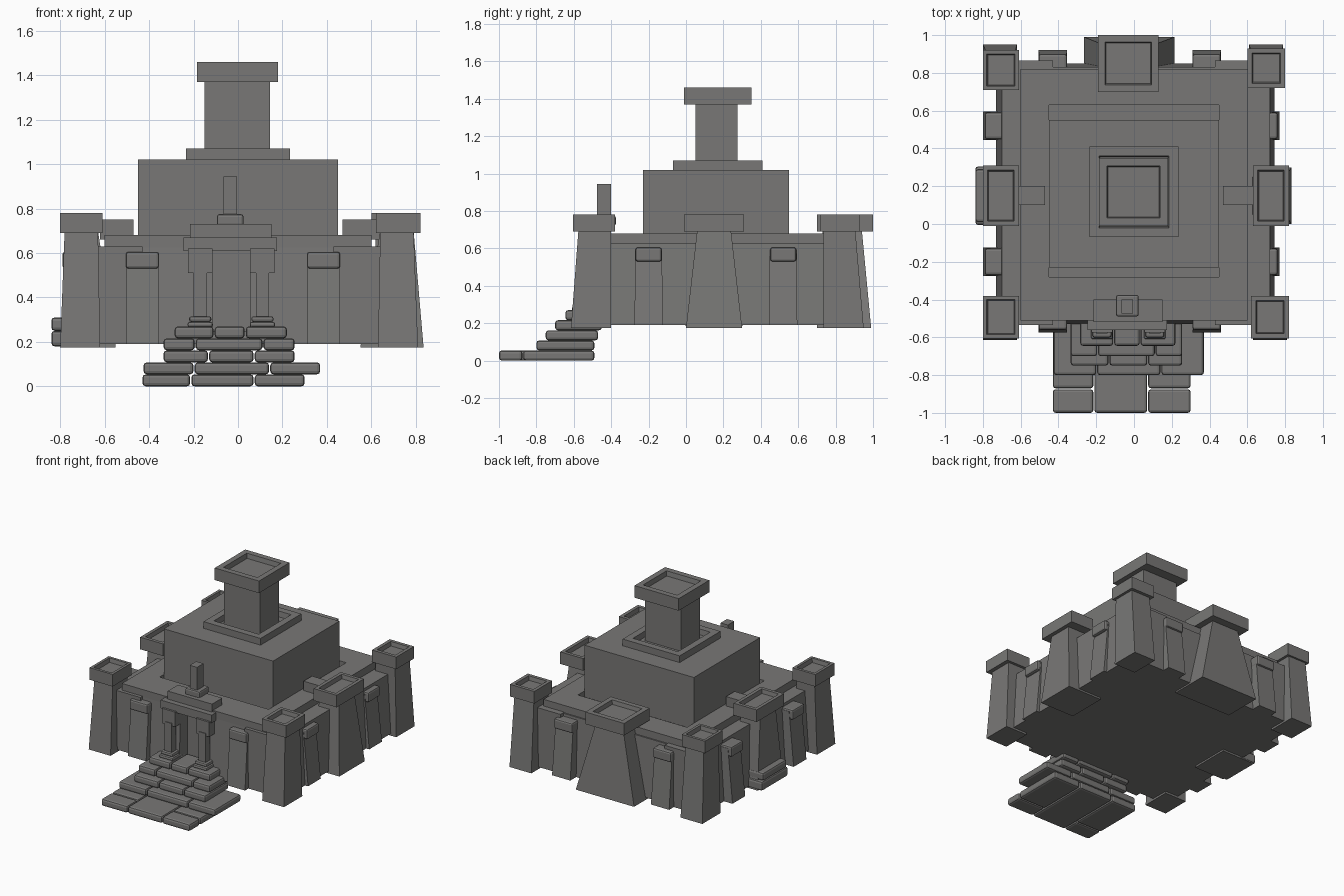
import bpy, bmesh

stone = bpy.data.materials.new("grey stone")
stone.diffuse_color = (0.19, 0.187, 0.182, 1)


def make(name, bm, bevel=0):
    bmesh.ops.recalc_face_normals(bm, faces=bm.faces)
    me = bpy.data.meshes.new(name)
    bm.to_mesh(me)
    bm.free()
    me.materials.append(stone)
    ob = bpy.data.objects.new(name, me)
    bpy.context.collection.objects.link(ob)
    if bevel:
        m = ob.modifiers.new("bevel", 'BEVEL')
        m.width, m.segments = bevel, 2
    return ob


def frustum(name, lo, hi, z0, z1, bevel=0, rim=0, depth=0):
    """Tapered block; lo and hi are (x0, x1, y0, y1). A rim sinks the top."""
    bm = bmesh.new()
    rects = [(lo, z0), (hi, z1)]
    if rim:
        x0, x1, y0, y1 = hi
        inner = (x0 + rim, x1 - rim, y0 + rim, y1 - rim)
        r = rim + 0.006
        floor = (x0 + r, x1 - r, y0 + r, y1 - r)
        rects += [(inner, z1), (floor, z1 - depth)]
    rings = [[bm.verts.new((x, y, z)) for x, y in ((x0, y0), (x1, y0), (x1, y1), (x0, y1))]
             for (x0, x1, y0, y1), z in rects]
    bm.faces.new(rings[0][::-1])
    bm.faces.new(rings[-1])
    for a, b in zip(rings, rings[1:]):
        for i in range(4):
            j = (i + 1) % 4
            bm.faces.new((a[i], a[j], b[j], b[i]))
    return make(name, bm, bevel)


def box(name, x0, x1, y0, y1, z0, z1, bevel=0, rim=0, depth=0):
    r = (x0, x1, y0, y1)
    return frustum(name, r, r, z0, z1, bevel, rim, depth)


def cut(ob, *dims):
    cutter = box(ob.name + "_cutter", *dims)
    cutter.hide_render = True
    cutter.hide_viewport = True
    m = ob.modifiers.new("cut", 'BOOLEAN')
    m.object, m.operation, m.solver = cutter, 'DIFFERENCE', 'EXACT'


# Main body with a doorway cut in the front
body = frustum("main_body", (-0.73, 0.745, -0.53, 0.85), (-0.70, 0.72, -0.51, 0.83), 0.19, 0.625)
cut(body, -0.115, 0.055, -0.7, -0.43, 0.25, 0.61)

# Roof slab with a groove in front of and behind the keep
roof = box("roof_slab", -0.60, 0.60, -0.51, 0.82, 0.61, 0.68)
cut(roof, -0.45, 0.45, -0.28, -0.20, 0.635, 0.8)
cut(roof, -0.45, 0.45, 0.53, 0.63, 0.635, 0.8)

# Thicker corner panels on the front and back walls
for x0, x1 in ((-0.65, -0.43), (0.43, 0.65)):
    box("front_wall_panel", x0, x1, -0.535, -0.45, 0.19, 0.63)
    box("back_wall_panel", x0, x1, 0.75, 0.865, 0.19, 0.63)

# Towers: base rectangle, top rectangle, cap rectangle, cap rim
towers = {
    "front_left_tower": ((-0.80, -0.62, -0.615, -0.40), (-0.78, -0.63, -0.575, -0.40), (-0.80, -0.61, -0.605, -0.38), 0.02),
    "front_right_tower": ((0.63, 0.81, -0.615, -0.40), (0.64, 0.79, -0.575, -0.40), (0.62, 0.82, -0.605, -0.38), 0.025),
    "back_left_tower": ((-0.80, -0.62, 0.735, 0.95), (-0.78, -0.63, 0.735, 0.905), (-0.80, -0.61, 0.71, 0.92), 0.02),
    "back_right_tower": ((0.61, 0.79, 0.735, 0.95), (0.62, 0.78, 0.735, 0.905), (0.60, 0.80, 0.72, 0.93), 0.025),
    "left_tower": ((-0.80, -0.55, 0.0, 0.30), (-0.78, -0.63, 0.06, 0.24), (-0.80, -0.61, -0.01, 0.31), 0.025),
    "right_tower": ((0.55, 0.835, 0.0, 0.30), (0.64, 0.79, 0.06, 0.24), (0.63, 0.82, -0.01, 0.31), 0.025),
    "back_tower": ((-0.265, 0.215, 0.70, 0.99), (-0.14, 0.08, 0.73, 0.94), (-0.19, 0.13, 0.70, 1.0), 0.037),
}
for name, (lo, hi, cap, rim) in towers.items():
    frustum(name, lo, hi, 0.175, 0.70)
    box(name + "_cap", *cap, 0.69, 0.78, rim=rim, depth=0.03)

# Stacked slabs at the foot of the left tower
box("left_foot_slab", -0.84, -0.70, -0.005, 0.305, 0.18, 0.25, 0.015)
box("left_foot_upper_slab", -0.84, -0.70, 0.01, 0.29, 0.25, 0.31, 0.015)

# Leaning buttresses of even width with small capstones
for y in (-0.20, 0.52):
    for s, d in ((-1, 0.80), (1, 0.77)):
        a, b, c = (sorted((s * 0.6, s * (d - o))) for o in (0, 0.04, 0.01))
        frustum("side_buttress", (*a, y - 0.075, y + 0.075), (*b, y - 0.072, y + 0.072), 0.19, 0.59)
        box("side_capstone", *c, y - 0.07, y + 0.07, 0.53, 0.605, 0.012)
for x in (-0.43, 0.385):
    for lo, hi, c in (((-0.575, -0.45), (-0.54, -0.45), (-0.56, -0.45)),
                      ((0.75, 0.92), (0.75, 0.88), (0.75, 0.90))):
        frustum("wall_buttress", (x - 0.075, x + 0.075, *lo), (x - 0.072, x + 0.072, *hi), 0.19, 0.59)
        box("wall_capstone", x - 0.075, x + 0.075, *c, 0.53, 0.605, 0.012)

# Central keep, top tower and roof ties
box("keep", -0.45, 0.45, -0.23, 0.55, 0.62, 1.02)
box("keep_collar", -0.235, 0.235, -0.07, 0.41, 1.01, 1.07, rim=0.05, depth=0.04)
box("top_column", -0.15, 0.145, 0.05, 0.275, 1.0, 1.39)
box("top_cap", -0.185, 0.18, -0.01, 0.35, 1.37, 1.46, rim=0.042, depth=0.035)
for x0, x1 in ((-0.62, -0.47), (0.47, 0.64)):
    box("roof_tie", x0, x1, 0.10, 0.20, 0.66, 0.75)

# Porch: columns, brackets, lintels and finial
for x in (-0.17, 0.11):
    box("column_base", x - 0.057, x + 0.057, -0.61, -0.50, 0.265, 0.29, 0.01)
    box("column_collar", x - 0.05, x + 0.05, -0.60, -0.51, 0.29, 0.315, 0.01)
    box("porch_column", x - 0.03, x + 0.03, -0.58, -0.53, 0.29, 0.53)
    box("porch_bracket", x - 0.055, x + 0.055, -0.575, -0.48, 0.51, 0.62)
box("porch_lintel", -0.245, 0.175, -0.56, -0.45, 0.61, 0.67)
box("porch_upper_lintel", -0.215, 0.15, -0.52, -0.40, 0.67, 0.73)
box("finial_base", -0.095, 0.025, -0.49, -0.375, 0.72, 0.775, 0.012)
box("finial", -0.065, -0.005, -0.475, -0.40, 0.77, 0.945)

# Entrance steps: per row, back edge, front edge, stone slabs along x
rows = [(-0.49, -1.0, ((-0.21, 0.07),)),
        (-0.49, -0.80, ((-0.425, -0.20), (-0.195, 0.14), (0.145, 0.37))),
        (-0.47, -0.75, ((-0.335, -0.135), (-0.13, 0.07), (0.075, 0.255))),
        (-0.45, -0.70, ((-0.335, -0.195), (-0.19, 0.11), (0.115, 0.255))),
        (-0.45, -0.645, ((-0.285, -0.11), (-0.105, 0.03), (0.035, 0.22)))]
for i, (y1, y0, slabs) in enumerate(rows):
    for x0, x1 in slabs:
        box("step_slab", x0, x1, y0, y1, i * 0.054, (i + 1) * 0.054, 0.015)
for x0, x1 in ((-0.43, -0.215), (0.075, 0.30)):
    box("step_slab", x0, x1, -1.0, -0.875, 0, 0.054, 0.015)
    box("step_slab", x0, x1, -0.87, -0.49, 0, 0.054, 0.015)
